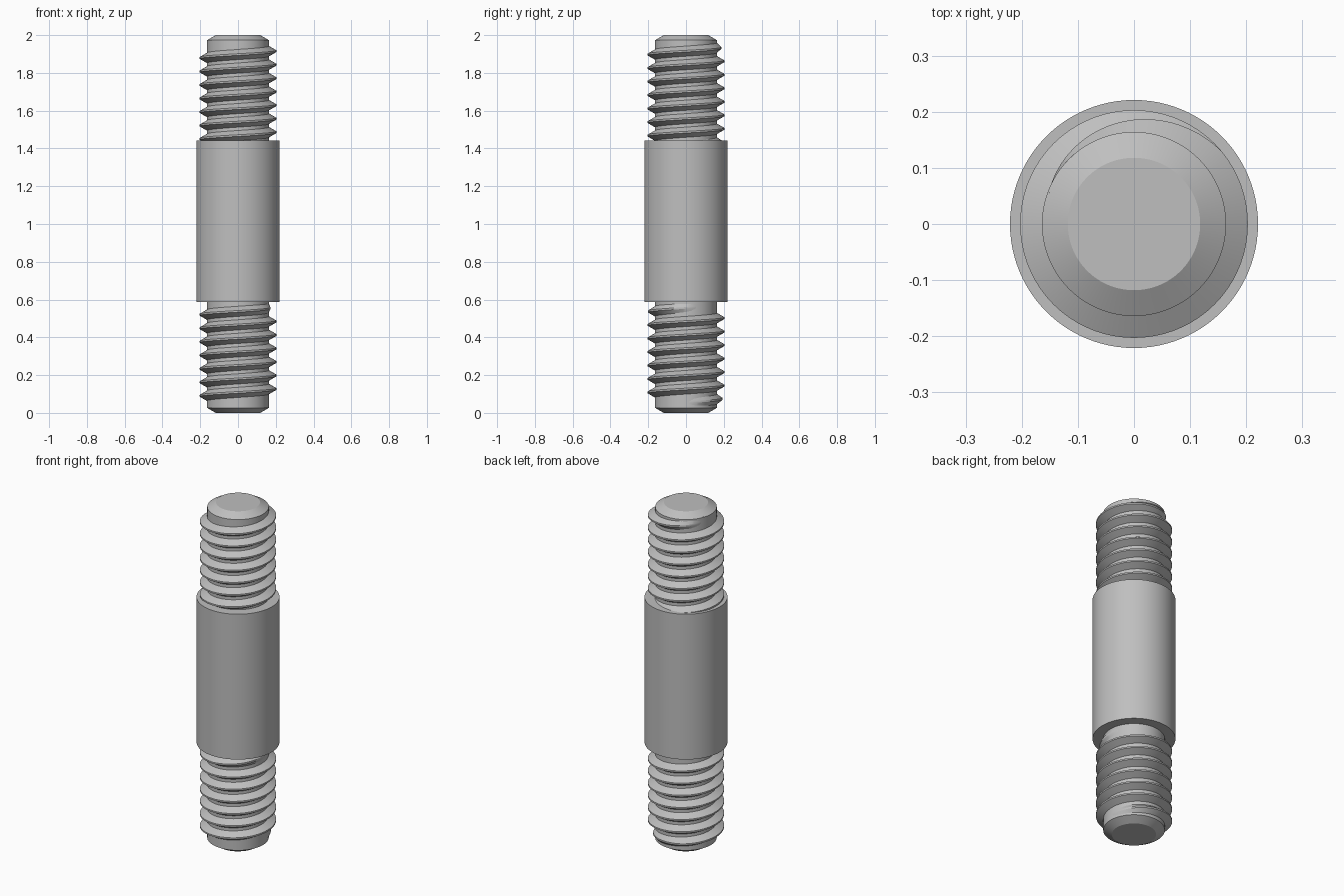
import bpy
import bmesh
from math import cos, sin, radians, tan

cube = bpy.data.objects.get("Cube")
if cube:
    bpy.data.objects.remove(cube, do_unlink=True)

CORE_R, CREST_R, SLEEVE_R = 0.164, 0.203, 0.221
PITCH = 0.0715
FADE = 120          # degrees over which a thread runs out

steel = bpy.data.materials.new("grey steel")
steel.use_nodes = True
grey = (0.52, 0.52, 0.52, 1)
steel.diffuse_color = grey
steel.node_tree.nodes["Principled BSDF"].inputs["Base Color"].default_value = grey


def finish(name, bm):
    """Turn a bmesh into a smooth object with sharp edges kept."""
    bmesh.ops.recalc_face_normals(bm, faces=bm.faces)
    mesh = bpy.data.meshes.new(name)
    bm.to_mesh(mesh)
    bm.free()
    mesh.materials.append(steel)
    obj = bpy.data.objects.new(name, mesh)
    bpy.context.collection.objects.link(obj)
    bpy.ops.object.select_all(action="DESELECT")
    obj.select_set(True)
    bpy.context.view_layer.objects.active = obj
    bpy.ops.object.shade_smooth_by_angle(angle=radians(20))
    return obj


def lathe(name, profile, sides=96):
    """Stack rings of (radius, height) and cap both ends."""
    bm = bmesh.new()
    rings = [[bm.verts.new((r * cos(radians(360 * i / sides)),
                            r * sin(radians(360 * i / sides)), z))
              for i in range(sides)] for r, z in profile]
    for low, high in zip(rings, rings[1:]):
        for i in range(sides):
            j = (i + 1) % sides
            bm.faces.new((low[i], low[j], high[j], high[i]))
    bm.faces.new(rings[0])
    bm.faces.new(rings[-1])
    return finish(name, bm)


def thread(name, z_start, sweep, step=5):
    """Sweep a V-shaped ridge up a right-handed helix, fading at both ends."""
    root_r = CORE_R - 0.003
    half_crest = PITCH / 16
    half_root = half_crest + (CREST_R - root_r) * tan(radians(30))
    bm = bmesh.new()
    sections = []
    for angle in range(0, sweep + 1, step):
        fade = min(1, angle / FADE, (sweep - angle) / FADE)
        crest_r = root_r + 0.001 + (CREST_R - root_r - 0.001) * fade
        z = z_start + PITCH * angle / 360
        a = radians(angle)
        outline = ((root_r, -half_root), (crest_r, -half_crest),
                   (crest_r, half_crest), (root_r, half_root))
        sections.append([bm.verts.new((r * cos(a), r * sin(a), z + dz))
                         for r, dz in outline])
    for s, t in zip(sections, sections[1:]):
        for i in range(4):
            j = (i + 1) % 4
            bm.faces.new((s[i], s[j], t[j], t[i]))
    bm.faces.new(sections[0])
    bm.faces.new(sections[-1])
    return finish(name, bm)


# Core rod with chamfered ends
lathe("core_rod", [(0.118, 0), (CORE_R, 0.027), (CORE_R, 1.973), (0.118, 2)])

# Plain thick middle
lathe("middle_sleeve", [(SLEEVE_R, 0.588), (SLEEVE_R, 1.443)])

# Threads at both ends; the upper one starts inside the sleeve
thread("lower_thread", 0.055, 7 * 360 + 25)
thread("upper_thread", 1.4145, 7 * 360 + 160)
